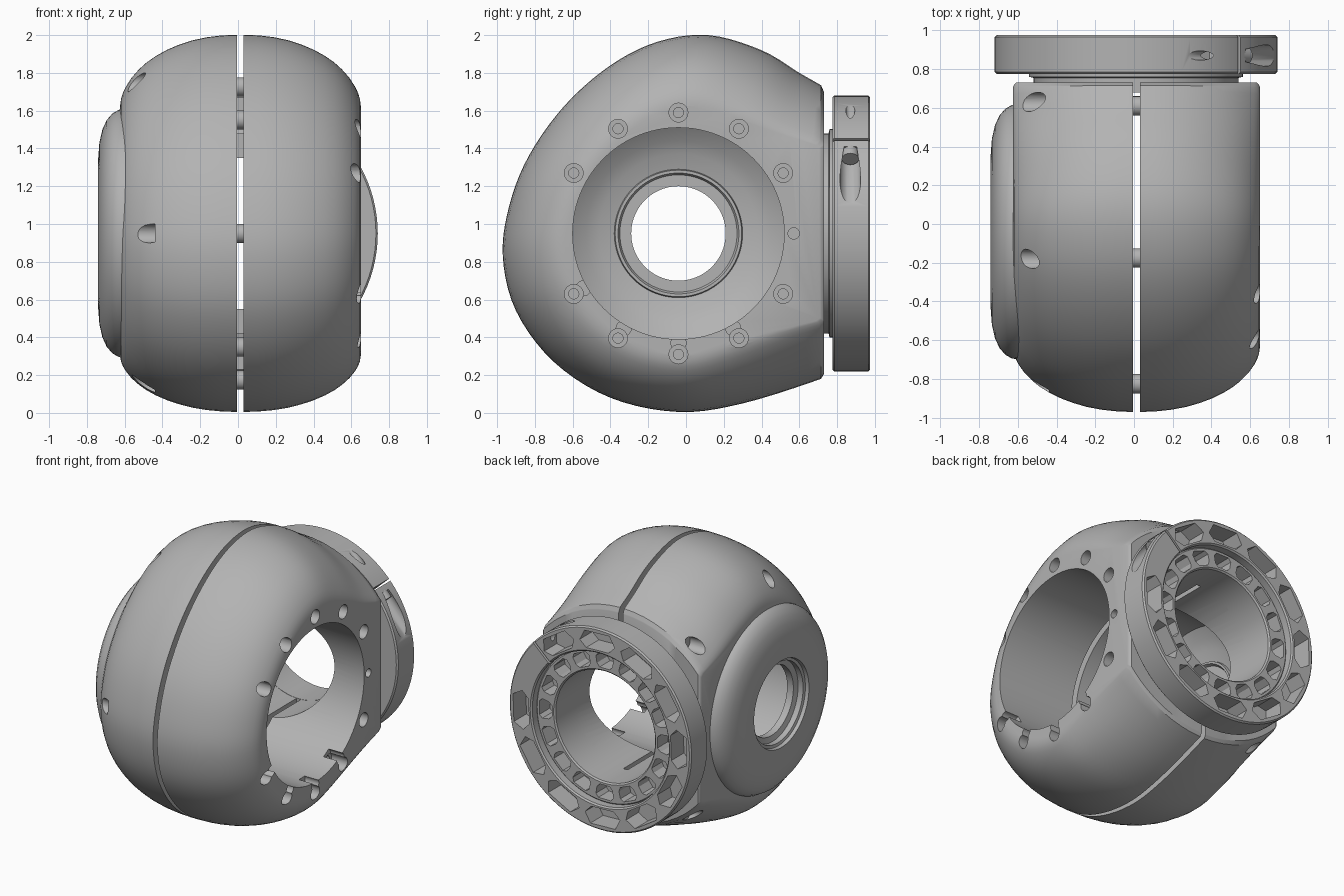
import bpy, bmesh
from math import sin, cos, pi, radians, sqrt
from mathutils import Vector, Matrix

cube = bpy.data.objects.get("Cube")
if cube:
    bpy.data.objects.remove(cube, do_unlink=True)

CY, CZ = -0.04, 0.95                     # centre of the side opening
X, Y = Vector((1, 0, 0)), Vector((0, 1, 0))
SIDE = Vector((0, CY, CZ))
BACK = Vector((.01, 0, CZ))

grey = bpy.data.materials.new("housing_grey")
grey.use_nodes = True
grey.diffuse_color = (0.45, 0.45, 0.45, 1)
grey.node_tree.nodes["Principled BSDF"].inputs["Base Color"].default_value = (0.45, 0.45, 0.45, 1)


def finish(name, bm):
    bmesh.ops.recalc_face_normals(bm, faces=bm.faces)
    mesh = bpy.data.meshes.new(name)
    bm.to_mesh(mesh)
    bm.free()
    ob = bpy.data.objects.new(name, mesh)
    bpy.context.collection.objects.link(ob)
    mesh.materials.append(grey)
    return ob


def activate(ob):
    bpy.ops.object.select_all(action='DESELECT')
    ob.select_set(True)
    bpy.context.view_layer.objects.active = ob


def smooth(ob, angle=32):
    activate(ob)
    bpy.ops.object.shade_smooth_by_angle(angle=radians(angle))


def rod(bm, start, end, r, n=24):
    start, end = Vector(start), Vector(end)
    d = end - start
    m = Matrix.Translation((start + end) / 2) @ d.to_track_quat('Z', 'Y').to_matrix().to_4x4()
    bmesh.ops.create_cone(bm, cap_ends=True, segments=n, radius1=r, radius2=r, depth=d.length, matrix=m)


def prism(bm, angle, outline, y0, y1):
    """Extrude a (radial, tangential) outline along y, turned around the collar axis."""
    rad, tan = Vector((cos(angle), 0, sin(angle))), Vector((-sin(angle), 0, cos(angle)))
    rings = [[bm.verts.new(BACK + rad * r + tan * t + Y * y) for r, t in outline] for y in (y0, y1)]
    n = len(outline)
    for ring in rings:
        bm.faces.new(ring)
    for i in range(n):
        j = (i + 1) % n
        bm.faces.new((rings[0][i], rings[0][j], rings[1][j], rings[1][i]))


def lathe(name, profile, axis, centre, n=96):
    """Revolve a closed (along, radius) profile."""
    u = Vector((0, 0, 1))
    v = axis.cross(u)
    bm = bmesh.new()
    rings = []
    for k in range(n):
        a = 2 * pi * k / n
        rings.append([bm.verts.new(centre + axis * d + (u * cos(a) + v * sin(a)) * r) for d, r in profile])
    m = len(profile)
    for k in range(n):
        p, q = rings[k], rings[(k + 1) % n]
        for i in range(m):
            j = (i + 1) % m
            bm.faces.new((p[i], p[j], q[j], q[i]))
    return finish(name, bm)


def cut(ob, *builders):
    """Subtract each builder's solids in turn."""
    for build in builders:
        bm = bmesh.new()
        build(bm)
        cutter = finish("cutter", bm)
        cutter.hide_render = True
        mod = ob.modifiers.new("cut", 'BOOLEAN')
        mod.operation, mod.solver, mod.object = 'DIFFERENCE', 'EXACT', cutter
        activate(ob)
        bpy.ops.object.modifier_apply(modifier=mod.name)
        bpy.data.objects.remove(cutter, do_unlink=True)


# Side outline of the housing, from the back top over the front to the back bottom
KEYS = [(.73, 1.70), (.715, 1.735), (.6, 1.80), (.4, 1.92), (.12, 2.0), (-.15, 1.965), (-.4, 1.84),
        (-.64, 1.63), (-.83, 1.365), (-.935, 1.1), (-.97, .83), (-.9, .54), (-.7, .27), (-.4, .08),
        (-.04, .005), (.3, .05), (.715, .18), (.73, .205)]
# Distance from the split and how far the outline has shrunk there
LAYERS = [(0, 1), (.08, .997), (.16, .988), (.24, .972), (.31, .95), (.37, .926), (.43, .895), (.48, .862),
          (.52, .828), (.56, .785), (.59, .74), (.605, .71), (.615, .68), (.62, .645)]


def spline(keys, steps=5):
    pts = [Vector(k) for k in keys]
    out = []
    for i in range(len(pts) - 1):
        a, b, c, d = pts[max(i - 1, 0)], pts[i], pts[i + 1], pts[min(i + 2, len(pts) - 1)]
        tight = i in (0, 1, len(pts) - 2)
        for s in range(steps):
            t = s / steps
            if tight:
                out.append(b.lerp(c, t))
            else:
                out.append(b + (c - a) * (t / 2) + (a * 2 - b * 5 + c * 4 - d) * (t * t / 2)
                           + (b * 3 - a - c * 3 + d) * (t ** 3 / 2))
    return out + [pts[-1]]


def housing_half(name, x0, side):
    """Loft the outline sideways; towards the back it turns into a round, flat-ended neck."""
    bm = bmesh.new()
    outline = spline(KEYS)
    rings = []
    for k, (d, f) in enumerate(LAYERS):
        ring = []
        rim = max(0, k - len(LAYERS) + 3) * 0.01
        disc = sqrt(1 - ((d + .02) / .80) ** 2)
        for y, z in outline:
            w = max(0, (y - CY) / .77) ** 2
            low = max(0, (CZ - z) / .945) ** 2
            fy, fz = f + (1 - f) * w, f + (1 - f) * low * .12
            fz += (disc - fz) * w
            ring.append(bm.verts.new((x0 + d * side, CY + (y - CY) * fy - rim * w, CZ + (z - CZ) * fz)))
        rings.append(ring)
    n = len(outline)
    for p, q in zip(rings, rings[1:]):
        for i in range(n):
            j = (i + 1) % n
            bm.faces.new((p[i], p[j], q[j], q[i]))
    bm.faces.new(rings[0])
    bm.faces.new(rings[-1])
    return finish(name, bm)


def ring_point(x, r, deg):
    return (x, CY + r * cos(radians(deg)), CZ + r * sin(radians(deg)))


SCREWS = [a for a in range(30, 360, 30) if a != 180]
BOLTS = [(-.81, 0), (-.14, .80), (.67, .62), (-.14, -.80), (.67, -.62)]


def side_bore(bm):
    rod(bm, (-.9, CY, CZ), (.9, CY, CZ), .56, 96)


def neck_bore(bm):
    rod(bm, (.01, 0, CZ), (.01, .9, CZ), .402, 64)


def screw_holes(bm):
    for a in SCREWS:
        rod(bm, ring_point(.52, .64, a), ring_point(.8, .64, a), .05)
    rod(bm, ring_point(.5, .61, 0), ring_point(.8, .61, 0), .03)


def screw_bores(bm):
    for a in SCREWS:
        rod(bm, ring_point(.3, .64, a), ring_point(.56, .64, a), .027, 16)


def screw_slots(bm):
    for a in (210, 240, 270, 300):
        rod(bm, ring_point(.54, .58, a), ring_point(.8, .58, a), .04)


def bolt_holes(bm):
    for y, z in BOLTS:
        rod(bm, (-.8, CY + y, CZ + z), (-.44, CY + y, CZ + z), .05)


# Two housing halves with a narrow gap between them
right = housing_half("opening_half", .03, 1)
cut(right, side_bore, neck_bore, screw_holes, screw_bores, screw_slots)
smooth(right)
left = housing_half("cap_half", -.004, -1)
cut(left, side_bore, neck_bore, bolt_holes)
smooth(left)

# Round cap with a stepped centre hole and a bowl inside
cap = lathe("side_cap", [(-.57, .66), (-.63, .655), (-.665, .635), (-.695, .60), (-.718, .55), (-.734, .48),
                         (-.74, .40), (-.74, .315), (-.715, .31), (-.71, .29), (-.67, .29), (-.66, .25),
                         (-.61, .25), (-.61, .31), (-.59, .32), (-.59, .335), (-.61, .34), (-.59, .42),
                         (-.56, .49), (-.51, .56), (-.40, .564), (-.40, .60)], X, SIDE)
smooth(cap)

# Spacers across the gap
bm = bmesh.new()
for y, z in BOLTS:
    rod(bm, (-.03, CY + y * .97, CZ + z * .97), (.05, CY + y * .97, CZ + z * .97), .05)
smooth(finish("gap_spacers", bm))

# Neck ring with a circle of small sockets
neck = lathe("neck_ring", [(.68, .40), (.68, .53), (.755, .53), (.76, .552), (.91, .552), (.92, .542),
                           (.92, .41), (.91, .40)], Y, BACK)


def sockets(bm):
    for k in range(16):
        prism(bm, 2 * pi * k / 16, [(.425, -.04), (.45, -.062), (.50, -.07), (.525, -.05),
                                    (.525, .05), (.50, .07), (.45, .062), (.425, .04)], .80, 1)


cut(neck, sockets)
smooth(neck)

# Clamp collar with pockets, a slit and a tangential bolt
collar = lathe("clamp_collar", [(.775, .55), (.775, .72), (.785, .73), (.965, .73), (.975, .72), (.975, .56),
                                (.965, .55)], Y, BACK)
SLIT = radians(43)
out, along = Vector((cos(SLIT), 0, sin(SLIT))), Vector((sin(SLIT), 0, -cos(SLIT)))
bolt = BACK + out * .685 + Y * .87


def pockets(bm):
    for k in range(1, 12):
        prism(bm, SLIT - radians(15 + 30 * k), [(.572, -.09), (.62, -.14), (.695, -.10),
                                                (.695, .10), (.62, .14), (.572, .09)], .83, 1.1)


def slit(bm):
    prism(bm, SLIT, [(.5, -.008), (.8, -.008), (.8, .008), (.5, .008)], .7, 1.1)


def bolt_seat(bm):
    rod(bm, bolt + along * .05, bolt + along * .5, .055)


def bolt_bore(bm):
    rod(bm, bolt - along * .5, bolt + along * .1, .024, 16)


cut(collar, pockets, slit, bolt_seat, bolt_bore)
smooth(collar)
bm = bmesh.new()
rod(bm, bolt + along * .04, bolt + along * .1, .045)
smooth(finish("clamp_bolt", bm))
